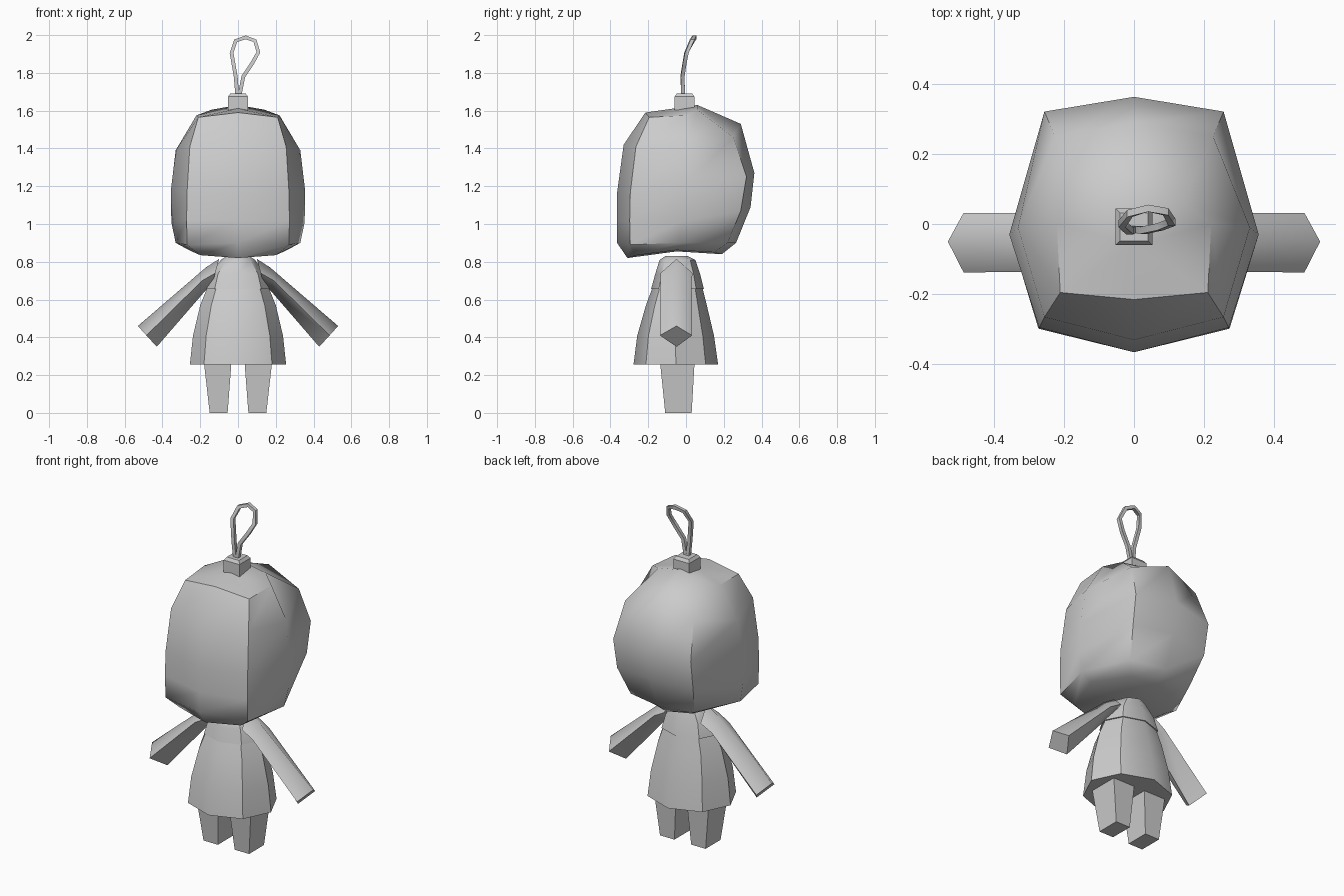
import bpy, bmesh, math

if "Cube" in bpy.data.objects:
    bpy.data.objects.remove(bpy.data.objects["Cube"])

grey = bpy.data.materials.new("plain_grey")
grey.diffuse_color = (0.6, 0.6, 0.6, 1)
grey.use_nodes = True
grey.node_tree.nodes["Principled BSDF"].inputs["Base Color"].default_value = grey.diffuse_color


def finish(bm, name, angle=40):
    """Turn a bmesh into a named object with consistent normals and shading."""
    bmesh.ops.recalc_face_normals(bm, faces=bm.faces)
    mesh = bpy.data.meshes.new(name)
    bm.to_mesh(mesh)
    bm.free()
    mesh.materials.append(grey)
    ob = bpy.data.objects.new(name, mesh)
    bpy.context.collection.objects.link(ob)
    bpy.ops.object.select_all(action='DESELECT')
    ob.select_set(True)
    bpy.context.view_layer.objects.active = ob
    bpy.ops.object.shade_smooth_by_angle(angle=math.radians(angle))
    return ob


def loft(rings, top=None, bottom=None):
    """Skin closed rings; ends get a flat cap or a fan to a centre point."""
    bm = bmesh.new()
    vs = [[bm.verts.new(p) for p in r] for r in rings]
    n = len(vs[0])
    for a, b in zip(vs, vs[1:]):
        for i in range(n):
            j = (i + 1) % n
            bm.faces.new((a[i], a[j], b[j], b[i]))
    for ring, centre in ((vs[0], bottom), (vs[-1], top)):
        if centre:
            c = bm.verts.new(centre)
            for i in range(n):
                bm.faces.new((ring[i], ring[(i + 1) % n], c))
        else:
            bm.faces.new(ring)
    return bm


def head_ring(front, fc, side, bc, back):
    """Eight points: centre front, corners and sides mirrored in x."""
    half = [fc, side, bc]
    return ([(0, *front)] + half + [(0, *back)]
            + [(-x, y, z) for x, y, z in reversed(half)])


# Head: front (y, z), front corner, side, back corner, back (y, z)
head_levels = [
    ((-0.31, 0.82), (0.20, -0.26, 0.835), (0.26, -0.05, 0.862), (0.15, 0.15, 0.85), (0.19, 0.84)),
    ((-0.365, 0.90), (0.27, -0.295, 0.89), (0.33, -0.04, 0.90), (0.21, 0.22, 0.90), (0.265, 0.90)),
    ((-0.365, 1.02), (0.272, -0.298, 1.02), (0.353, -0.03, 1.01), (0.25, 0.29, 1.07), (0.342, 1.09)),
    ((-0.365, 1.165), (0.27, -0.295, 1.165), (0.355, -0.03, 1.18), (0.255, 0.32, 1.25), (0.362, 1.27)),
    ((-0.33, 1.42), (0.255, -0.265, 1.41), (0.33, -0.01, 1.39), (0.225, 0.25, 1.46), (0.29, 1.53)),
    ((-0.215, 1.59), (0.21, -0.195, 1.565), (0.22, 0.0, 1.575), (0.14, 0.06, 1.605), (0.06, 1.63)),
]
head = finish(loft([head_ring(*l) for l in head_levels],
                   top=(0, -0.06, 1.612), bottom=(0, -0.05, 0.855)), "head", 48)

# Sharp fringe outline on one side of the head
sharp = head.data.attributes.get("sharp_edge")
if sharp is None:
    sharp = head.data.attributes.new("sharp_edge", 'BOOLEAN', 'EDGE')
fringe = {(24, 25), (25, 33), (33, 41), (40, 41), (40, 48)}
for e in head.data.edges:
    if tuple(sorted(e.vertices)) in fringe:
        sharp.data[e.index].value = True


def oval(rx, y0, y1, z):
    """Eight-sided oval ring between two depths."""
    cy, ry = (y0 + y1) / 2, (y1 - y0) / 2
    return [(rx * math.sin(k * math.pi / 4), cy - ry * math.cos(k * math.pi / 4), z)
            for k in range(8)]


# Dress and shoulder cape
finish(loft([oval(*r) for r in (
    (0.255, -0.278, 0.17, 0.255), (0.238, -0.258, 0.148, 0.41),
    (0.20, -0.212, 0.11, 0.57), (0.16, -0.175, 0.085, 0.67))]), "dress")
finish(loft([oval(*r) for r in (
    (0.175, -0.185, 0.095, 0.655), (0.15, -0.163, 0.075, 0.735),
    (0.09, -0.14, 0.05, 0.81), (0.06, -0.11, 0.01, 0.83))]), "cape")

for s, side in ((1, "left"), (-1, "right")):
    # Sleeves with a diamond section
    inner = [(0.10, -0.05, 0.815), (0.12, 0.035, 0.74), (0.14, -0.05, 0.67), (0.12, -0.135, 0.74)]
    mid = [(0.17, -0.05, 0.77), (0.19, 0.03, 0.70), (0.17, -0.05, 0.65), (0.19, -0.135, 0.70)]
    hand = [(0.53, -0.05, 0.46), (0.485, 0.032, 0.41), (0.43, -0.05, 0.35), (0.485, -0.138, 0.41)]
    finish(loft([[(s * x, y, z) for x, y, z in r] for r in (inner, mid, hand)]),
           side + "_sleeve", 75)
    # Tapered legs
    foot = [(0.055, -0.11, 0), (0.15, -0.11, 0), (0.15, 0.03, 0), (0.055, 0.03, 0)]
    hip = [(0.035, -0.137, 0.265), (0.18, -0.137, 0.265), (0.18, 0.045, 0.265), (0.035, 0.045, 0.265)]
    finish(loft([[(s * x, y, z) for x, y, z in r] for r in (foot, hip)]), side + "_leg", 30)


def square(r, z):
    return [(x * r, -0.008 + y * r, z) for x, y in ((-1, -1), (1, -1), (1, 1), (-1, 1))]


# Cap on top of the head
finish(loft([square(0.052, 1.59), square(0.052, 1.675), square(0.04, 1.692)]), "top_cap", 30)

# Hanging loop
path = [(-0.004, -0.015, 1.68), (-0.012, -0.02, 1.78), (-0.034, 0.0, 1.905), (-0.012, 0.03, 1.97),
        (0.04, 0.045, 1.988), (0.09, 0.035, 1.97), (0.108, 0.005, 1.91), (0.075, -0.008, 1.85),
        (0.028, -0.018, 1.78), (0.008, -0.015, 1.68)]
rings = []
for i, (x, y, z) in enumerate(path):
    a, b = path[max(i - 1, 0)], path[min(i + 1, len(path) - 1)]
    dx, dz = b[0] - a[0], b[2] - a[2]
    l = math.hypot(dx, dz)
    nx, nz = -dz / l * 0.01, dx / l * 0.01
    rings.append([(x + u * nx, y + v * 0.01, z + u * nz)
                  for u, v in ((-1, -1), (1, -1), (1, 1), (-1, 1))])
finish(loft(rings), "hanging_loop", 50)
